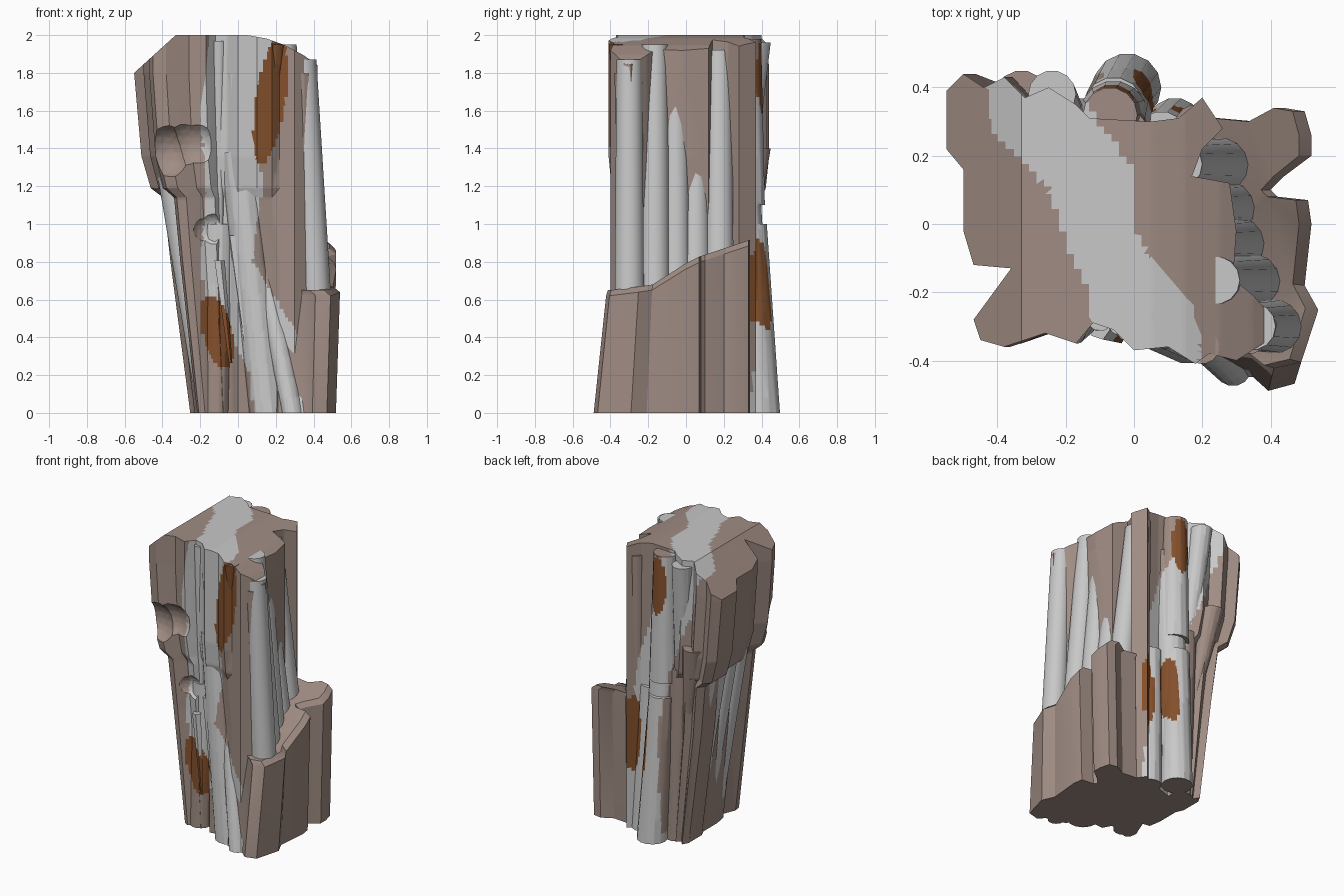
import bpy, bmesh, math, random
from mathutils import Vector

random.seed(4)
if "Cube" in bpy.data.objects:
    bpy.data.objects.remove(bpy.data.objects["Cube"], do_unlink=True)


def make_material(name, rgb):
    mat = bpy.data.materials.new(name)
    mat.use_nodes = True
    colour = (*rgb, 1)
    mat.diffuse_color = colour
    for node in mat.node_tree.nodes:
        if node.type == "BSDF_PRINCIPLED":
            node.inputs["Base Color"].default_value = colour
            node.inputs["Roughness"].default_value = 0.9
    return mat


BROWN, GREY, RUST = 0, 1, 2
MATERIALS = [make_material("brown rock", (0.35, 0.265, 0.23)),
             make_material("pale grey rock", (0.58, 0.58, 0.58)),
             make_material("rust patch", (0.23, 0.08, 0.025))]


def interpolate(table, t):
    """Linear lookup in rows of (key, value, value)."""
    for low, high in zip(table, table[1:]):
        if t <= high[0]:
            f = max(0, (t - low[0]) / (high[0] - low[0]))
            return [a + (b - a) * f for a, b in zip(low[1:], high[1:])]
    return table[-1][1:]


# Left and right edge of the pale vein: down the front, down the back, across the top
FRONT_VEIN = [(0, 0.08, 0.39), (0.2, 0.07, 0.39), (0.4, -0.04, 0.33), (0.6, -0.17, 0.2),
              (0.8, -0.2, 0.08), (1, -0.18, 0.1), (1.2, -0.17, 0.13), (1.6, -0.2, 0.08),
              (1.8, -0.17, 0.14), (2, -0.15, 0.19)]
BACK_VEIN = [(0, -0.12, 0.22), (0.4, -0.1, 0.2), (0.8, -0.09, 0.18), (1.2, -0.14, 0.14),
             (1.6, -0.3, 0.02), (2, -0.43, -0.1)]
TOP_VEIN = [(-0.4, 0, 0.19), (-0.3, -0.12, 0.19), (-0.25, -0.125, 0.18), (-0.2, -0.13, 0.14),
            (-0.1, -0.18, 0.05), (0, -0.22, -0.01), (0.1, -0.25, 0), (0.17, -0.32, -0.01),
            (0.25, -0.4, -0.06), (0.3, -0.42, -0.1), (0.45, -0.44, -0.2)]
# Rust patches: x, z, half width, half height, slant
FRONT_PATCHES = [(0.17, 1.65, 0.08, 0.33, 0.14), (-0.11, 0.43, 0.08, 0.19, -0.2)]
BACK_PATCHES = [(0.17, 0.66, 0.055, 0.26, 0), (0.03, 0.68, 0.035, 0.25, 0),
                (-0.06, 1.77, 0.06, 0.2, 0)]


def vein_colour(centre, normal):
    x, y, z = centre
    if normal.z < -0.9:
        return BROWN
    if normal.z > 0.6 and z > 1.75:
        left, right = interpolate(TOP_VEIN, y)
    else:
        for px, pz, w, h, slant in FRONT_PATCHES if y < 0 else BACK_PATCHES:
            if ((x - px - slant * (z - pz)) / w) ** 2 + ((z - pz) / h) ** 2 < 1:
                return RUST
        left, right = interpolate(FRONT_VEIN if y < 0 else BACK_VEIN, z)
    return GREY if left < x < right else BROWN


def loft(rings):
    """Closed solid through rings with equal point counts."""
    bm = bmesh.new()
    loops = [[bm.verts.new(p) for p in ring] for ring in rings]
    n = len(loops[0])
    for low, high in zip(loops, loops[1:]):
        for i in range(n):
            j = (i + 1) % n
            bm.faces.new((low[i], low[j], high[j], high[i]))
    bm.faces.new(loops[0][::-1])
    bm.faces.new(loops[-1])
    bmesh.ops.triangulate(bm, faces=bm.faces[:])
    return bm


def slice_and_paint(bm, step=0.022):
    """Cut faces along a fine grid, then colour them by the vein rule."""
    bmesh.ops.triangulate(bm, faces=bm.faces[:])
    for axis in range(3):
        low = min(v.co[axis] for v in bm.verts)
        high = max(v.co[axis] for v in bm.verts)
        normal = Vector([float(axis == k) for k in range(3)])
        for k in range(math.ceil(low / step), math.ceil(high / step)):
            bm.normal_update()
            # Depth cuts only matter on the crown
            faces = [f for f in bm.faces if axis != 1 or f.normal.z > 0.6]
            edges = {e for f in faces for e in f.edges}
            verts = {v for f in faces for v in f.verts}
            bmesh.ops.bisect_plane(bm, geom=[*verts, *edges, *faces],
                                   plane_co=normal * k * step, plane_no=normal)
    bm.normal_update()
    for face in bm.faces:
        face.material_index = vein_colour(face.calc_center_median(), face.normal)


def finish(name, bm, colour=None):
    """Make the object; without a fixed colour it gets the vein."""
    bmesh.ops.recalc_face_normals(bm, faces=bm.faces[:])
    if colour is None:
        slice_and_paint(bm)
    mesh = bpy.data.meshes.new(name)
    bm.to_mesh(mesh)
    bm.free()
    for mat in MATERIALS if colour is None else [MATERIALS[colour]]:
        mesh.materials.append(mat)
    mesh.shade_smooth()
    mesh.set_sharp_from_angle(angle=math.radians(32))
    obj = bpy.data.objects.new(name, mesh)
    bpy.context.collection.objects.link(obj)
    return obj


def column(name, base, top, r0, r1, colour=None, sides=14):
    """Leaning rounded column with level ends."""
    def ring(p, r):
        return [(p[0] + r * math.cos(a), p[1] + r * math.sin(a), p[2])
                for a in (math.tau * i / sides for i in range(sides))]
    return finish(name, loft([ring(base, r0), ring(top, r1)]), colour)


# Main pillar: jagged outline, narrower on one side below the overhang
OUTLINE = [(-0.47, -0.28), (-0.45, -0.34), (-0.38, -0.36), (-0.26, -0.32), (-0.17, -0.35),
           (-0.12, -0.29), (-0.06, -0.31), (0, -0.37), (0.1, -0.36), (0.18, -0.41),
           (0.22, -0.38), (0.3, -0.4), (0.41, -0.33), (0.42, -0.29), (0.35, -0.21),
           (0.29, -0.16), (0.3, -0.02), (0.28, 0.12), (0.17, 0.14), (0.2, 0.22),
           (0.26, 0.28), (0.2, 0.37), (0.13, 0.31), (0.05, 0.3), (-0.13, 0.31),
           (-0.17, 0.35), (-0.25, 0.4), (-0.32, 0.37), (-0.38, 0.43), (-0.44, 0.4),
           (-0.5, 0.44), (-0.55, 0.39), (-0.55, 0.22), (-0.5, 0.16), (-0.5, -0.02),
           (-0.47, -0.12), (-0.36, -0.13)]
# Height, width factor of the overhanging side, depth factor
LEVELS = [(0, 0.46, 0.85), (0.8, 0.65, 0.87), (1.14, 0.72, 0.91), (1.19, 0.84, 0.96),
          (1.36, 0.93, 1), (1.8, 1, 1), (2.1, 1, 1)]


def pillar_ring(z, width, depth):
    return [(x * width if x < 0 else x,
             y * depth if x < 0 or (y < 0 and x < 0.2) else y, z) for x, y in OUTLINE]


pillar_bm = loft([pillar_ring(*level) for level in LEVELS])

# Trim the top: flat crown, one steep bevel, one rounded shoulder
trims = [((-0.33, 0, 2), (-0.2, 0, 0.22))]
trims += [((x, 0, 2 - 0.9 * x * x), (1.8 * x, 0, 1)) for x in (0, 0.1, 0.2, 0.3, 0.4)]
for point, direction in trims:
    bmesh.ops.triangulate(pillar_bm, faces=pillar_bm.faces[:])
    cut = bmesh.ops.bisect_plane(
        pillar_bm, geom=pillar_bm.verts[:] + pillar_bm.edges[:] + pillar_bm.faces[:],
        plane_co=point, plane_no=Vector(direction).normalized(), clear_outer=True)
    rim = [e for e in cut["geom_cut"] if isinstance(e, bmesh.types.BMEdge) and e.is_boundary]
    bmesh.ops.edgeloop_fill(pillar_bm, edges=rim)
bmesh.ops.triangulate(pillar_bm, faces=pillar_bm.faces[:])
blank = finish("pillar_blank", pillar_bm, BROWN)

# Weathered hollows on the front
cutters = []
for centre, radius in (((-0.38, -0.43, 1.38), 0.16), ((-0.25, -0.43, 1.42), 0.15),
                       ((-0.15, -0.36, 0.97), 0.1)):
    bm = bmesh.new()
    bmesh.ops.create_icosphere(bm, subdivisions=3, radius=radius)
    bmesh.ops.translate(bm, verts=bm.verts[:], vec=centre)
    cutter = finish("hollow_cutter", bm, BROWN)
    cutter.hide_render = True
    cutters.append(cutter)
    hollow = blank.modifiers.new("hollow", "BOOLEAN")
    hollow.operation, hollow.solver, hollow.object = "DIFFERENCE", "EXACT", cutter
carved = blank.evaluated_get(bpy.context.evaluated_depsgraph_get())
bm = bmesh.new()
bm.from_mesh(carved.to_mesh())
carved.to_mesh_clear()
for obj in cutters + [blank]:
    bpy.data.objects.remove(obj, do_unlink=True)
finish("pillar", bm)

# Low ledge block with a slanted, bevelled rim
LEDGE = [(0.22, -0.4), (0.35, -0.42), (0.41, -0.47), (0.49, -0.45), (0.54, -0.28), (0.5, -0.2),
         (0.52, 0), (0.51, 0.07), (0.42, 0.08), (0.4, 0.1), (0.44, 0.14), (0.52, 0.2),
         (0.52, 0.26), (0.5, 0.33), (0.44, 0.34), (0.36, 0.3), (0.25, 0.31), (0.15, 0.2),
         (0.15, -0.2)]
RIM = [(-0.42, 0.61, 0), (-0.2, 0.64, 0), (0.05, 0.78, 0), (0.2, 0.83, 0), (0.35, 0.88, 0)]


def ledge_ring(width, depth, rise):
    return [(x * width, y * (depth if y < 0 else 1), rise and interpolate(RIM, y)[0] + rise)
            for x, y in LEDGE]


finish("ledge_block", loft([ledge_ring(0.96, 1.04, 0), ledge_ring(1, 0.9, 0.01),
                            ledge_ring(0.93, 0.88, 0.04)]), BROWN)

# Fluted columns standing on the ledge
for y, foot, head, height in ((-0.3, 0.42, 0.345, 1.87), (-0.165, 0.365, 0.24, 1.95),
                              (-0.055, 0.325, 0.225, 1.65), (0.05, 0.315, 0.205, 1.38),
                              (0.175, 0.3, 0.13, 1.92)):
    column("ledge_flute", (foot, y, 0.5), (head, y, height), 0.08, 0.07, GREY)

# Fluted columns under the overhang
for y in (-0.06, 0.05, 0.16, 0.27):
    column("overhang_flute", (-0.18, y, 0.12), (-0.36, y, 1.25), 0.055, 0.065, GREY)

# Front columns, leaning into the pillar
for spec in (((0.16, -0.31, 0), (0, -0.24, 1.38), 0.1, 0.1),
             ((0.29, -0.42, 0), (0.12, -0.26, 0.85), 0.055, 0.06),
             ((0.34, -0.4, 0), (0.3, -0.3, 0.4), 0.05, 0.05),
             ((0, -0.28, 1.2), (0, -0.29, 1.8), 0.05, 0.06),
             ((-0.1, -0.26, 0.9), (-0.1, -0.28, 1.97), 0.02, 0.035),
             ((0.13, -0.3, 1), (0.2, -0.36, 1.95), 0.02, 0.05),
             ((-0.12, -0.24, 0), (-0.1, -0.2, 1), 0.07, 0.09),
             ((0.35, -0.33, 0.5), (0.34, -0.33, 1.8), 0.02, 0.05)):
    column("front_column", *spec)

# Back columns and the hanging spur
for spec in (((-0.02, 0.4, 0), (-0.06, 0.34, 1), 0.1, 0.09),
             ((0.12, 0.29, 0), (0.08, 0.25, 1), 0.08, 0.08),
             ((-0.03, 0.36, 0.3), (-0.06, 0.26, 1.75), 0.09, 0.1),
             ((-0.06, 0.32, 1.1), (-0.07, 0.32, 1.98), 0.1, 0.08),
             ((-0.17, 0.26, 0.8), (-0.24, 0.38, 1.96), 0.05, 0.07),
             ((0.18, 0.28, 0.5), (0.18, 0.29, 1.9), 0.05, 0.06),
             ((-0.13, 0.3, 0), (-0.17, 0.29, 1.2), 0.07, 0.08),
             ((-0.21, 0.3, 0.6), (-0.33, 0.37, 1.4), 0.02, 0.08)):
    column("back_column", *spec)

# Thin angular splinters on the front
for i in range(6):
    x, low = -0.1 + 0.08 * i, random.uniform(0.1, 0.8)
    column("front_splinter", (x + 0.06, -0.34, low),
           (x, -0.31, low + random.uniform(0.5, 0.9)), 0.01, 0.03, sides=5)
